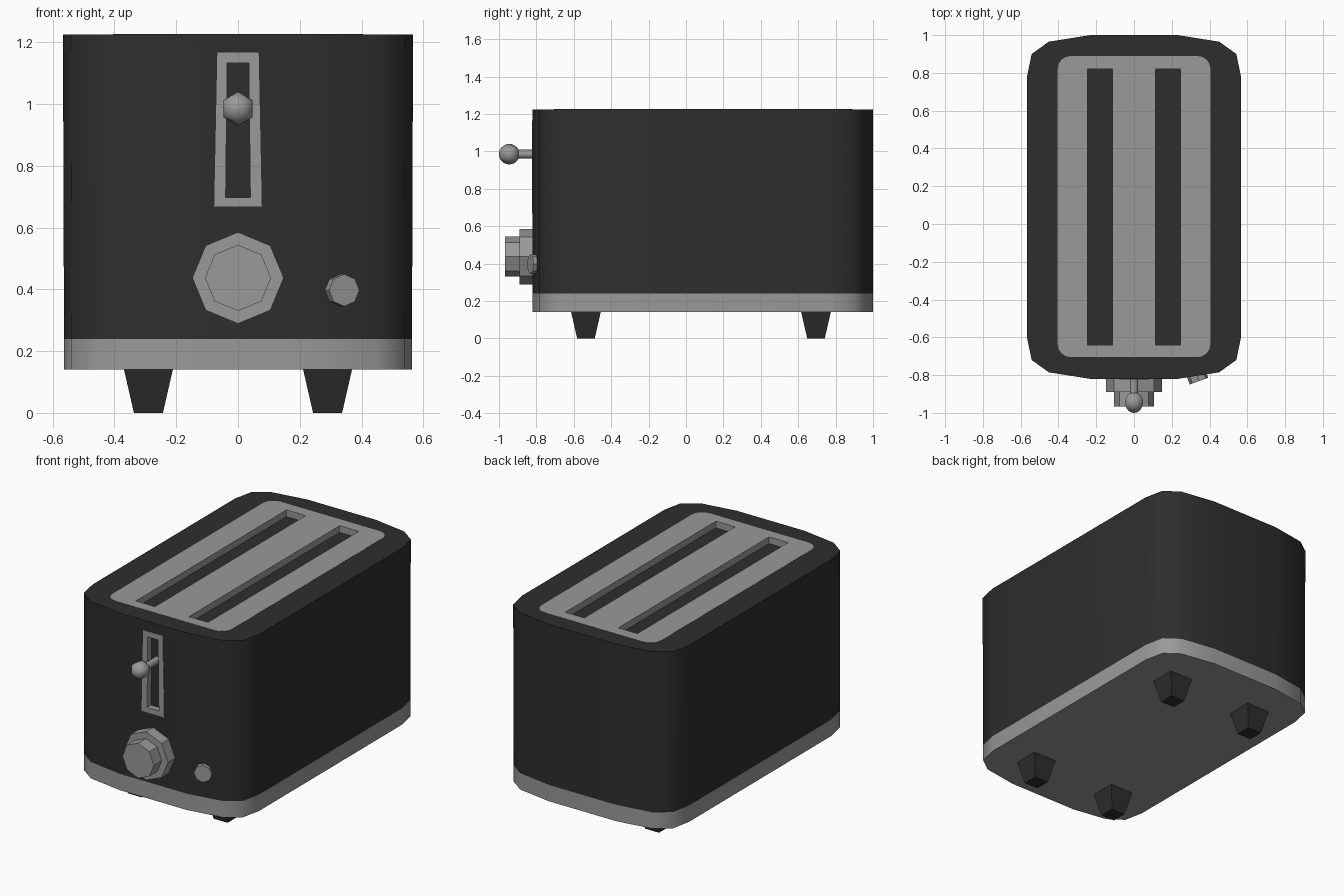
import bpy, bmesh, math
from mathutils import Vector, Matrix

if "Cube" in bpy.data.objects:
    bpy.data.objects.remove(bpy.data.objects["Cube"])


def material(name, value):
    m = bpy.data.materials.new(name)
    m.diffuse_color = (value, value, value, 1)
    m.use_nodes = True
    m.node_tree.nodes["Principled BSDF"].inputs["Base Color"].default_value = m.diffuse_color
    return m


BLACK = material("black plastic", 0.027)
GREY = material("brushed grey", 0.32)


def loft(name, loops, mat, smooth=0):
    """Bridge matching loops of 3D points and cap both ends."""
    bm = bmesh.new()
    rings = [[bm.verts.new(p) for p in loop] for loop in loops]
    n = len(rings[0])
    for a, b in zip(rings, rings[1:]):
        for i in range(n):
            j = (i + 1) % n
            bm.faces.new((a[i], a[j], b[j], b[i]))
    bm.faces.new(rings[0][::-1])
    bm.faces.new(rings[-1])
    bmesh.ops.recalc_face_normals(bm, faces=bm.faces)
    me = bpy.data.meshes.new(name)
    bm.to_mesh(me)
    bm.free()
    me.materials.append(mat)
    ob = bpy.data.objects.new(name, me)
    bpy.context.collection.objects.link(ob)
    if smooth:
        activate(ob)
        bpy.ops.object.shade_smooth_by_angle(angle=math.radians(smooth))
    return ob


def activate(ob):
    bpy.ops.object.select_all(action='DESELECT')
    bpy.context.view_layer.objects.active = ob
    ob.select_set(True)


def cut(ob, cutter):
    """Subtract cutter from ob and throw the cutter away."""
    activate(ob)
    mod = ob.modifiers.new("cut", 'BOOLEAN')
    mod.operation, mod.solver, mod.object = 'DIFFERENCE', 'EXACT', cutter
    bpy.ops.object.modifier_apply(modifier=mod.name)
    bpy.data.objects.remove(cutter)


def flat(pts, z, s=1):
    return [(x * s, y, z) for x, y in pts]


def upright(pts, y):
    return [(x, y, z) for x, z in pts]


def rect(x0, x1, y0, y1):
    return [(x0, y0), (x1, y0), (x1, y1), (x0, y1)]


def ngon(n, r, cx=0, cz=0, turn=0):
    return [(cx + r * math.cos(turn + math.tau * i / n),
             cz + r * math.sin(turn + math.tau * i / n)) for i in range(n)]


# Plan outline shared by body and base
CY = 0.09
quarter = [(0.565, 0.69), (0.54, 0.81), (0.45, 0.875), (0.23, 0.91)]
half = quarter + [(-x, y) for x, y in quarter[::-1]]
outline = [(x, CY + y) for x, y in half] + [(x, CY - y) for x, y in half[::-1]]

body = loft("body", [flat(outline, 0.24, 0.997), flat(outline, 1.225, 1.003)], BLACK, 45)
loft("base_band", [flat(outline, 0.14, 0.997), flat(outline, 0.24, 0.997)], GREY, 45)

# Top panel with rounded corners, set into the body
panel_pts = []
r = 0.07
for k, (cx, cy) in enumerate([(0.335, 0.82), (-0.335, 0.82), (-0.335, -0.635), (0.335, -0.635)]):
    for i in range(5):
        a = math.pi / 2 * (k + i / 4)
        panel_pts.append((cx + r * math.cos(a), cy + r * math.sin(a)))
cut(body, loft("cutter", [flat(panel_pts, 1.185), flat(panel_pts, 1.3)], BLACK))
panel = loft("top_panel", [flat(panel_pts, 1.185), flat(panel_pts, 1.226)], GREY)

# Two bread slots
for s in (-1, 1):
    slot = rect(s * 0.18 - 0.065, s * 0.18 + 0.065, -0.64, 0.82)
    cut(panel, loft("cutter", [flat(slot, 1.1), flat(slot, 1.3)], BLACK))

# Lever frame lining a pocket in the front
outer = [(-0.077, 0.668), (0.077, 0.668), (0.067, 1.166), (-0.067, 1.166)]
inner = [(-0.04, 0.698), (0.04, 0.698), (0.035, 1.132), (-0.035, 1.132)]
cut(body, loft("cutter", [upright(outer, -0.9), upright(outer, -0.785)], BLACK))
frame = loft("lever_frame", [upright(outer, -0.824), upright(outer, -0.785)], GREY)
cut(frame, loft("cutter", [upright(inner, -0.9), upright(inner, -0.7)], BLACK))

# Lever: round stem and six-sided ball
loft("lever_stem", [upright(ngon(6, 0.024, 0, 0.985, math.pi / 6), y) for y in (-0.9, -0.78)], GREY, 70)
rings = 10
ball = []
for i in range(rings + 1):
    a = math.pi * (0.03 + 0.94 * i / rings)
    ball.append(upright(ngon(6, 0.055 * math.sin(a), 0, 0.985, math.pi / 6),
                        -0.945 - 0.055 * math.cos(a)))
loft("lever_ball", ball, GREY, 70)

# Stepped octagonal browning dial
loft("dial", [upright(ngon(8, rad, 0, 0.437), y) for rad, y in
              ((0.148, -0.80), (0.148, -0.89), (0.107, -0.89), (0.107, -0.967))], GREY)

# Small button, turned to follow the rounded front
button = loft("button", [upright(ngon(8, 0.052), y) for y in (-0.035, 0.05)], GREY)
button.matrix_world = Matrix.Translation((0.332, -0.799, 0.397)) @ Matrix.Rotation(math.radians(20), 4, 'Z')

# Four tapered feet
for side, x in (("left", -0.29), ("right", 0.29)):
    for end, y in (("front", -0.535), ("back", 0.695)):
        loft(f"{end}_{side}_foot",
             [flat(rect(x - h, x + h, y - h, y + h), z) for h, z in ((0.047, 0), (0.079, 0.14))], BLACK)
